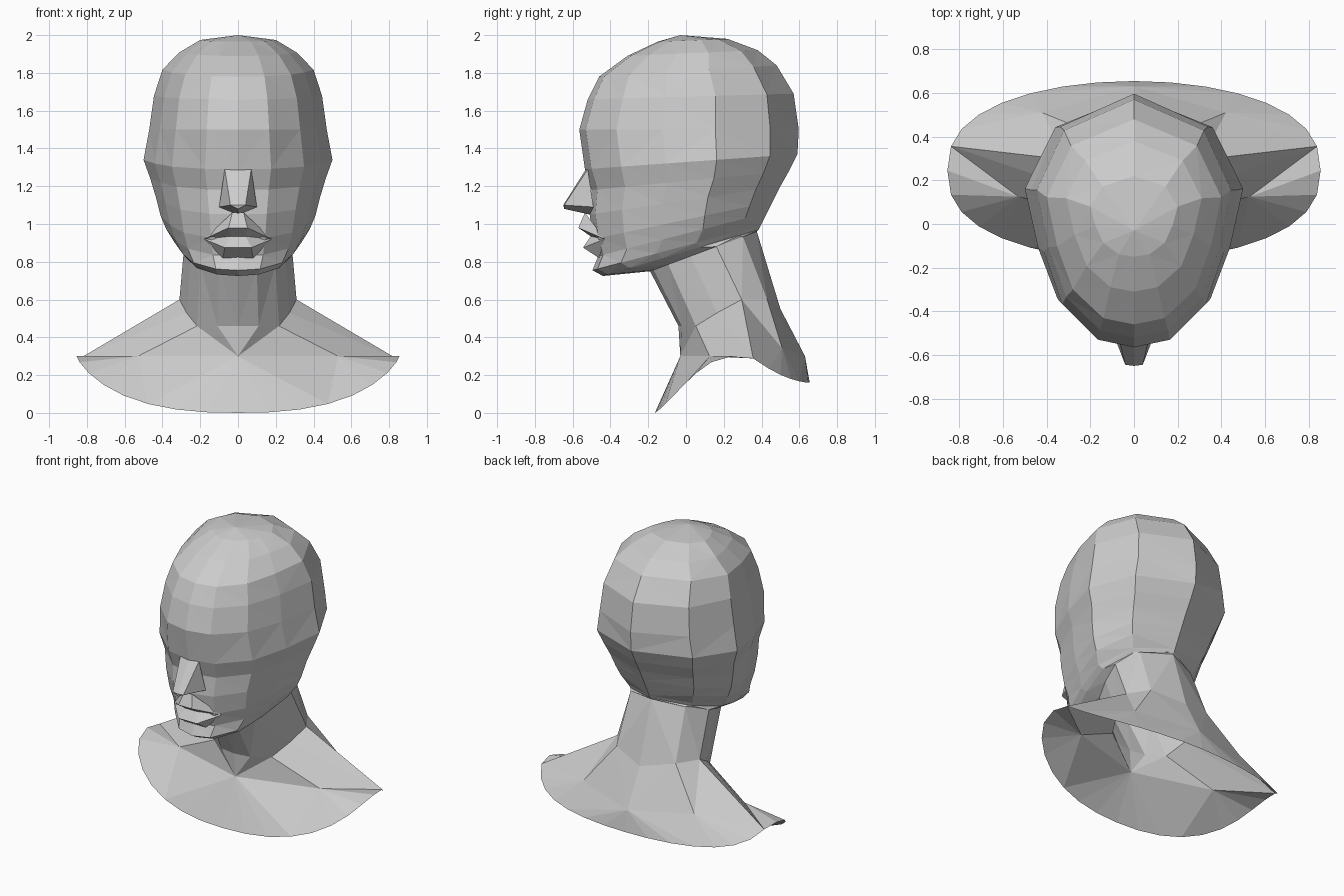
import bpy
import bmesh
import math

start_cube = bpy.data.objects.get("Cube")
if start_cube:
    bpy.data.objects.remove(start_cube, do_unlink=True)

clay = bpy.data.materials.new("grey clay")
clay.use_nodes = True
grey = (0.6, 0.6, 0.6, 1)
clay.diffuse_color = grey
clay.node_tree.nodes["Principled BSDF"].inputs["Base Color"].default_value = grey


def half_mesh(name, points, faces):
    """Build the left half of a part, facet it and mirror it across x."""
    bm = bmesh.new()
    verts = [bm.verts.new(point) for point in points]
    for face in faces:
        bm.faces.new([verts[index] for index in face])
    bmesh.ops.triangulate(bm, faces=bm.faces[:], quad_method='SHORT_EDGE')
    bmesh.ops.recalc_face_normals(bm, faces=bm.faces[:])
    mesh = bpy.data.meshes.new(name)
    bm.to_mesh(mesh)
    bm.free()
    mesh.materials.append(clay)
    part = bpy.data.objects.new(name, mesh)
    bpy.context.collection.objects.link(part)
    mirror = part.modifiers.new("Mirror", 'MIRROR')
    mirror.use_clip = True
    mirror.merge_threshold = 0.001
    return part


# Half outline shared by every level: share of width, share of depth from the front
OUTLINE = [(0, 0), (.35, .03), (.7, .17), (.88, .38), (1, .62), (.72, .87), (0, 1)]
COLUMNS = len(OUTLINE)


def level(z_front, z_back, y_front, y_back, width):
    """One tilted half ring."""
    return [(width * u, y_front + (y_back - y_front) * v, z_front + (z_back - z_front) * v)
            for u, v in OUTLINE]


def loft(name, rings, tip=None):
    points = [point for ring in rings for point in ring]
    faces = []
    for row in range(len(rings) - 1):
        for col in range(COLUMNS - 1):
            low = row * COLUMNS + col
            high = low + COLUMNS
            faces.append((low, low + 1, high + 1, high))
    if tip:
        last = len(points) - COLUMNS
        points.append(tip)
        for col in range(COLUMNS - 1):
            faces.append((last + col, last + col + 1, len(points) - 1))
    return half_mesh(name, points, faces)


# Neck: its foot rises over the shoulders and drops a little at the nape
foot_heights = (.46, .46, .46, .53, .6, .6, .55)
neck_foot = [(x, y, z) for (x, y, _), z in
             zip(level(0, 0, -.04, .5, .31), foot_heights)]
neck_top = level(.75, .96, -.19, .375, .285)
loft("neck", [neck_foot, neck_top])

# Head: underside of the jaw, chin, mouth, cheeks, eyes, brow, skull
head_rings = [neck_top] + [level(*size) for size in (
    (.725, .97, -.44, .385, .31),
    (.755, .99, -.495, .395, .335),
    (.83, 1.06, -.465, .43, .38),
    (.92, 1.12, -.49, .46, .41),
    (1.05, 1.2, -.51, .5, .435),
    (1.18, 1.28, -.5, .545, .465),
    (1.29, 1.37, -.535, .59, .5),
    (1.5, 1.5, -.565, .597, .47),
    (1.66, 1.69, -.52, .57, .445),
    (1.78, 1.84, -.46, .48, .4),
    (1.89, 1.92, -.31, .38, .31),
    (1.965, 1.98, -.15, .22, .2),
)]
loft("head", head_rings, tip=(0, -.03, 2))

# Nose: bridge, tip, wing and base
half_mesh("nose", [
    (0, -.53, 1.29), (.07, -.52, 1.29),
    (0, -.65, 1.1), (.04, -.645, 1.1), (0, -.645, 1.08),
    (.1, -.49, 1.09), (0, -.51, 1.05),
], [(0, 1, 3, 2), (1, 5, 3), (2, 3, 4), (3, 5, 4), (4, 5, 6)])

# Mouth: rows from the lip groove to the chin hollow, all meeting at the corner
mouth_rows = [(.03, -.535, 1.06), (.05, -.57, .98), (.04, -.505, .935),
              (.07, -.545, .875), (.08, -.46, .82)]
mouth_points = [(.18, -.43, .92)]
mouth_faces = []
for row, (x, y, z) in enumerate(mouth_rows):
    mouth_points += [(0, y, z), (x, y, z)]
    if row:
        centre = row * 2 + 1
        mouth_faces += [(centre - 2, centre - 1, centre + 1, centre),
                        (centre - 1, 0, centre + 1)]
half_mesh("mouth", mouth_points, mouth_faces)

# Shoulders: an open shell from the foot of the neck to a curved rim
RIM_STEPS = 16
REACH = .41
MIDDLE = .245


def rim_point(step):
    angle = math.pi * step / RIM_STEPS
    swing = -math.cos(angle)
    y = MIDDLE + REACH * math.copysign(abs(swing) ** .8, swing)
    if y < MIDDLE:
        rise = (y - MIDDLE + REACH) / REACH
        z = .3 * math.sin(max(rise, 0) * math.pi / 2) ** 1.2
    else:
        fall = max(0, min(1, (y - .34) / .315))
        z = .16 + .14 * (1 - fall) ** 1.7
    return (.855 * math.sin(angle), y, z)


rim = [rim_point(step) for step in range(RIM_STEPS + 1)]
rim[0] = (0, *rim[0][1:])
rim[-1] = (0, *rim[-1][1:])
shoulder_points = neck_foot + rim + [
    (0, -.03, .3), (.53, .125, .3),      # collar line
    (0, .63, .3), (.42, .51, .34),       # upper back
]
first_rim = COLUMNS
last_rim = first_rim + RIM_STEPS
tip = first_rim + 9
chest, collar, spine, blade = range(last_rim + 1, last_rim + 5)

# Slopes between the neck and the collar, shoulder tip and back
shoulder_faces = [
    (0, 1, chest), (1, 2, collar, chest), (2, 3, collar), (3, tip, collar),
    (3, 4, tip), (4, blade, tip), (4, 5, blade), (5, 6, spine, blade),
    (chest, collar, first_rim + 3), (spine, blade, last_rim - 3),
]
# Fans out to the rim
for start, end, hub in ((first_rim, first_rim + 3, chest),
                        (first_rim + 3, tip, collar),
                        (tip, last_rim - 3, blade),
                        (last_rim - 3, last_rim, spine)):
    for index in range(start, end):
        shoulder_faces.append((index, index + 1, hub))
half_mesh("shoulders", shoulder_points, shoulder_faces)
